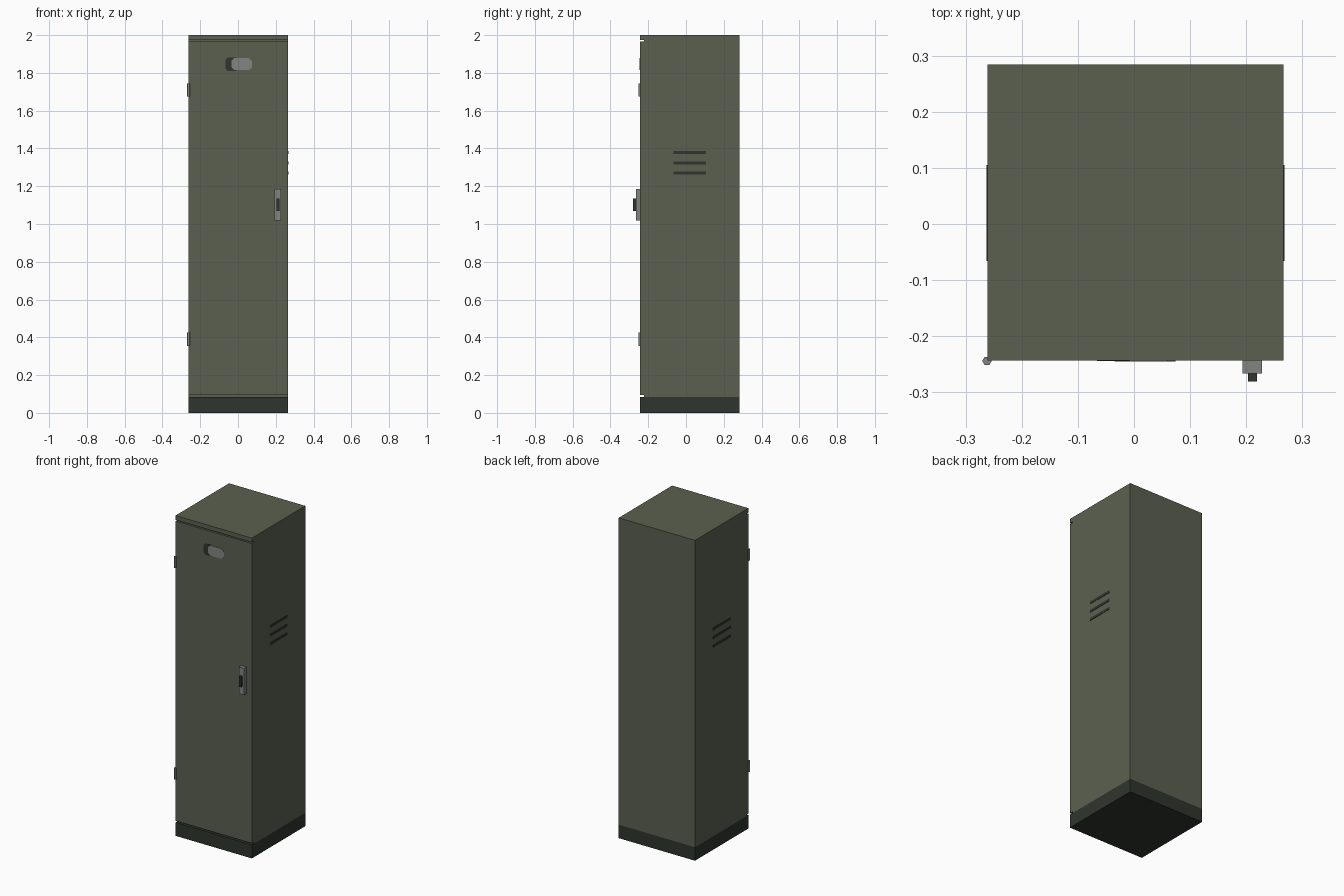
import bpy, math

if "Cube" in bpy.data.objects:
    bpy.data.objects.remove(bpy.data.objects["Cube"])


def material(name, rgb):
    m = bpy.data.materials.new(name)
    m.diffuse_color = (*rgb, 1)
    m.use_nodes = True
    m.node_tree.nodes["Principled BSDF"].inputs["Base Color"].default_value = m.diffuse_color
    return m


GREEN = material("olive green paint", (0.105, 0.118, 0.080))
DARK = material("dark green black", (0.028, 0.036, 0.027))
GREY = material("grey metal", (0.225, 0.235, 0.225))


def box(name, x, y, z, mat):
    """Box from (min, max) ranges."""
    verts = [(a, b, c) for a in x for b in y for c in z]
    faces = [(0, 1, 3, 2), (4, 6, 7, 5), (0, 4, 5, 1),
             (2, 3, 7, 6), (0, 2, 6, 4), (1, 5, 7, 3)]
    me = bpy.data.meshes.new(name)
    me.from_pydata(verts, [], faces)
    me.materials.append(mat)
    ob = bpy.data.objects.new(name, me)
    bpy.context.collection.objects.link(ob)
    return ob


def tag(name, x, z, y, mat, cut):
    """Thin plate on the door with clipped corners."""
    (x0, x1), (z0, z1) = x, z
    prof = [(x0 + cut, z0), (x1 - cut, z0), (x1, z0 + cut), (x1, z1 - cut),
            (x1 - cut, z1), (x0 + cut, z1), (x0, z1 - cut), (x0, z0 + cut)]
    n = len(prof)
    verts = [(a, d, b) for d in y for a, b in prof]
    faces = [tuple(range(n)), tuple(reversed(range(n, 2 * n)))]
    faces += [(i, i + n, (i + 1) % n + n, (i + 1) % n) for i in range(n)]
    me = bpy.data.meshes.new(name)
    me.from_pydata(verts, [], faces)
    me.materials.append(mat)
    bpy.context.collection.objects.link(bpy.data.objects.new(name, me))


L, R, F, B = -0.261, 0.266, -0.243, 0.284
INNER = F + 0.021          # back plane of the door

# Cabinet: plinth, body, lid and door with narrow gaps above and below
box("plinth", (L, R), (F, B), (0, 0.084), DARK)
box("cabinet_body", (L, R), (INNER, B), (0.084, 1.973), GREEN)
box("lid", (L, R), (F, B), (1.973, 2.0), GREEN)
box("door", (L, R), (F, INNER), (0.094, 1.966), GREEN)

# Handle plate and latch
box("handle_plate", (0.193, 0.228), (-0.266, F), (1.018, 1.185), GREY)
box("handle_latch", (0.203, 0.219), (-0.281, -0.266), (1.07, 1.135), DARK)

# Blank tag plates near the top of the door
tag("tag_backing", (-0.066, 0.0), (1.811, 1.882), (F - 0.001, F), DARK, 0.012)
tag("tag_plate", (-0.035, 0.074), (1.815, 1.878), (F - 0.002, F), GREY, 0.015)

# Side vents, three on each side
for side, (x0, x1) in (("left", (L - 0.002, L)), ("right", (R, R + 0.002))):
    for i, z in enumerate((1.27, 1.324, 1.378)):
        box(f"vent_{side}_{i + 1}", (x0, x1), (-0.066, 0.105),
            (z - 0.008, z + 0.008), DARK)

# Six-sided hinge barrels
for label, z in (("lower", 0.39), ("upper", 1.71)):
    bpy.ops.mesh.primitive_cylinder_add(
        vertices=6, radius=0.0085, depth=0.07,
        location=(L - 0.001, F - 0.001, z), rotation=(0, 0, math.radians(30)))
    hinge = bpy.context.object
    hinge.name = f"hinge_{label}"
    hinge.data.materials.append(GREY)
